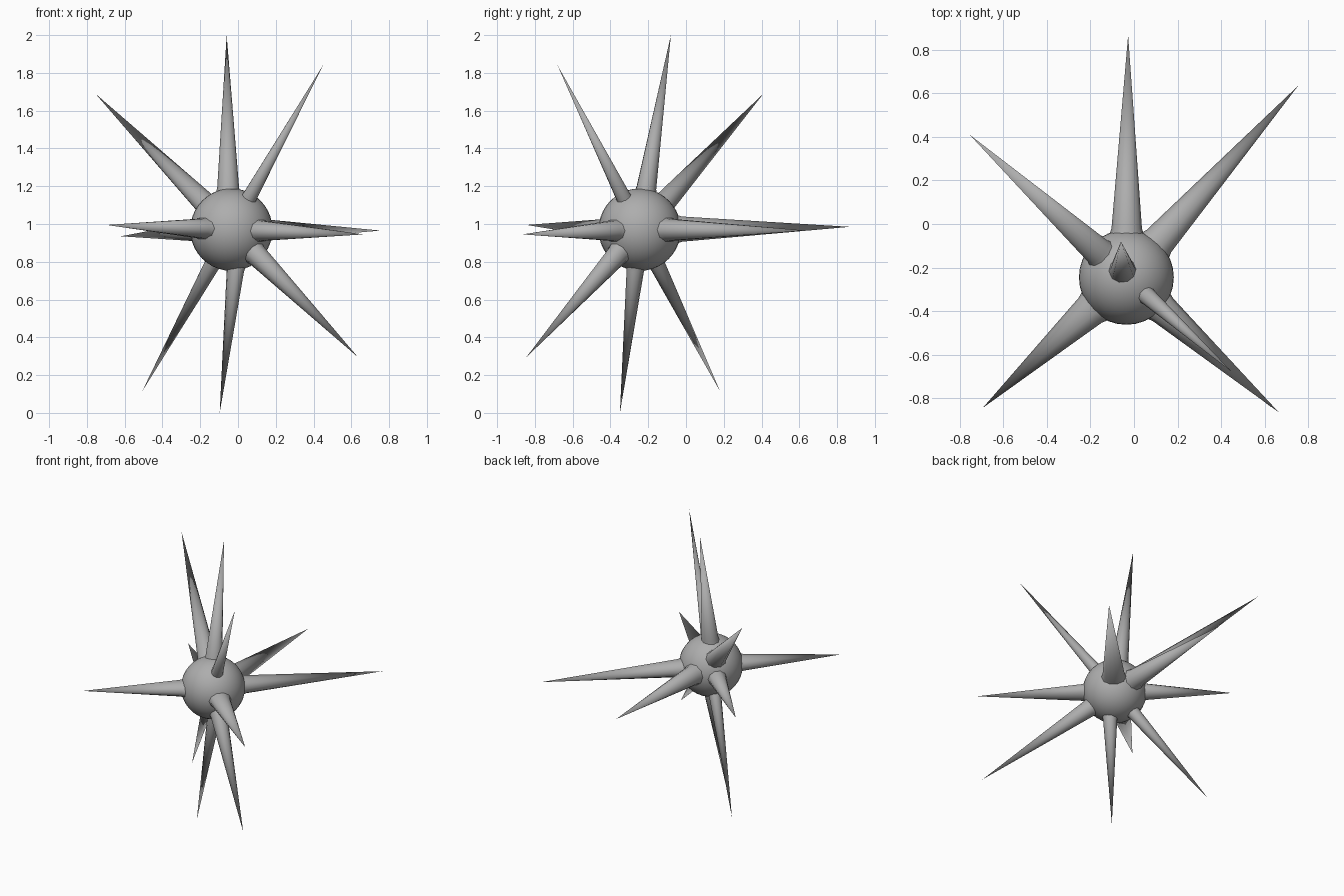
import bpy
import bmesh
import math
from mathutils import Vector

cube = bpy.data.objects.get("Cube")
if cube:
    bpy.data.objects.remove(cube, do_unlink=True)

CENTRE = Vector((-0.035, -0.245, 0.97))
RADIUS = 0.218
SIDES = 10

grey = bpy.data.materials.new("plain_grey")
grey.use_nodes = True
colour = (0.42, 0.42, 0.42, 1)
grey.diffuse_color = colour
grey.node_tree.nodes["Principled BSDF"].inputs["Base Color"].default_value = colour


def add_object(name, bm):
    """Turn a bmesh into a smooth grey object."""
    bmesh.ops.recalc_face_normals(bm, faces=bm.faces)
    for face in bm.faces:
        face.smooth = True
    mesh = bpy.data.meshes.new(name)
    bm.to_mesh(mesh)
    bm.free()
    mesh.materials.append(grey)
    obj = bpy.data.objects.new(name, mesh)
    bpy.context.collection.objects.link(obj)
    return obj


def add_spike(name, tip, width, height, shift=0.0):
    """Slim cone from inside the ball to the tip, with a softly flared foot."""
    tip = Vector(tip)
    start = CENTRE + Vector((shift, 0, 0))
    direction = (tip - start).normalized()
    across = Vector((0, 0, 1)).cross(direction).normalized()
    upward = direction.cross(across)
    bm = bmesh.new()
    rings = []
    for distance, flare in ((0.17, 1.25), (0.225, 1.0)):
        ring = []
        for i in range(SIDES):
            a = math.tau * i / SIDES
            offset = across * math.cos(a) * width + upward * math.sin(a) * height
            ring.append(bm.verts.new(start + direction * distance + offset * flare))
        rings.append(ring)
    point = bm.verts.new(tip)
    foot, neck = rings
    for i in range(SIDES):
        j = (i + 1) % SIDES
        bm.faces.new((foot[i], foot[j], neck[j], neck[i]))
        bm.faces.new((neck[i], neck[j], point))
    add_object(name, bm)


# Round core
bm = bmesh.new()
bmesh.ops.create_uvsphere(bm, u_segments=32, v_segments=20, radius=RADIUS)
bmesh.ops.translate(bm, verts=bm.verts, vec=CENTRE)
add_object("core_ball", bm)

# Upper spikes
add_spike("top_spike", (-0.06, -0.08, 2.0), 0.058, 0.054, -0.015)
add_spike("upper_back_right_spike", (-0.755, 0.41, 1.69), 0.066, 0.06)
add_spike("upper_front_left_spike", (0.45, -0.68, 1.84), 0.04, 0.04)

# Spikes around the middle
add_spike("front_right_spike", (-0.695, -0.845, 0.995), 0.078, 0.054)
add_spike("front_left_spike", (0.665, -0.865, 0.945), 0.07, 0.055)
add_spike("back_left_spike", (0.755, 0.636, 0.965), 0.076, 0.06)
add_spike("back_spike", (-0.027, 0.868, 0.985), 0.07, 0.07)
add_spike("back_right_spike", (-0.62, 0.295, 0.935), 0.06, 0.055)

# Lower spikes
add_spike("lower_back_right_spike", (-0.507, 0.18, 0.115), 0.042, 0.045)
add_spike("bottom_spike", (-0.097, -0.35, 0.0), 0.048, 0.044, 0.045)
add_spike("lower_front_left_spike", (0.635, -0.845, 0.295), 0.058, 0.06)
